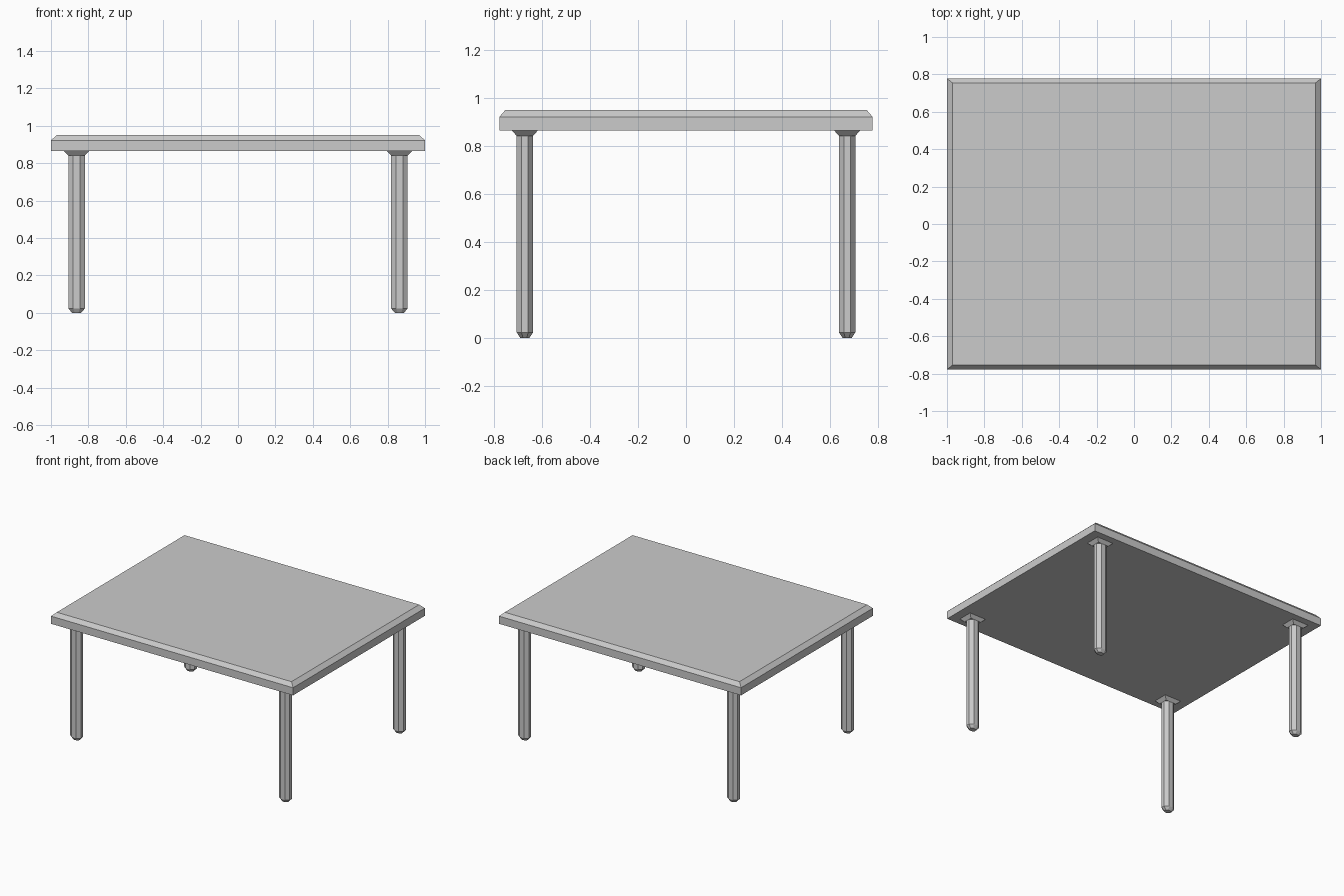
import bpy
import bmesh
import math

cube = bpy.data.objects.get("Cube")
if cube:
    bpy.data.objects.remove(cube, do_unlink=True)

grey = bpy.data.materials.new("light_grey")
grey.use_nodes = True
colour = (0.6, 0.6, 0.6, 1)
grey.diffuse_color = colour
grey.node_tree.nodes["Principled BSDF"].inputs["Base Color"].default_value = colour


def loft(name, sides, sections, centre=(0, 0)):
    """Stack flat-sided rings of (half width, half depth, height) into a solid."""
    bm = bmesh.new()
    reach = 1 / math.cos(math.pi / sides)
    rings = []
    for hx, hy, z in sections:
        ring = []
        for i in range(sides):
            a = 2 * math.pi * (i + 0.5) / sides
            ring.append(bm.verts.new((centre[0] + hx * reach * math.cos(a),
                                      centre[1] + hy * reach * math.sin(a), z)))
        rings.append(ring)
    for low, high in zip(rings, rings[1:]):
        for i in range(sides):
            j = (i + 1) % sides
            bm.faces.new((low[i], low[j], high[j], high[i]))
    bm.faces.new(rings[0][::-1])
    bm.faces.new(rings[-1])
    mesh = bpy.data.meshes.new(name)
    bm.to_mesh(mesh)
    bm.free()
    mesh.materials.append(grey)
    obj = bpy.data.objects.new(name, mesh)
    bpy.context.collection.objects.link(obj)
    return obj


# Slab with a sloped upper edge
loft("table_top", 4, [(1, 0.778, 0.865), (1, 0.778, 0.922), (0.97, 0.754, 0.95)])

# Octagonal legs with tapered feet, each under a flared square bracket
for end, sy in (("front", -1), ("back", 1)):
    for side, sx in (("right", -1), ("left", 1)):
        spot = (sx * 0.863, sy * 0.672)
        loft(f"{end}_{side}_leg", 8,
             [(0.024, 0.019, 0), (0.044, 0.034, 0.023), (0.044, 0.034, 0.845)], spot)
        loft(f"{end}_{side}_bracket", 4,
             [(0.044, 0.034, 0.842), (0.068, 0.054, 0.865)], spot)
